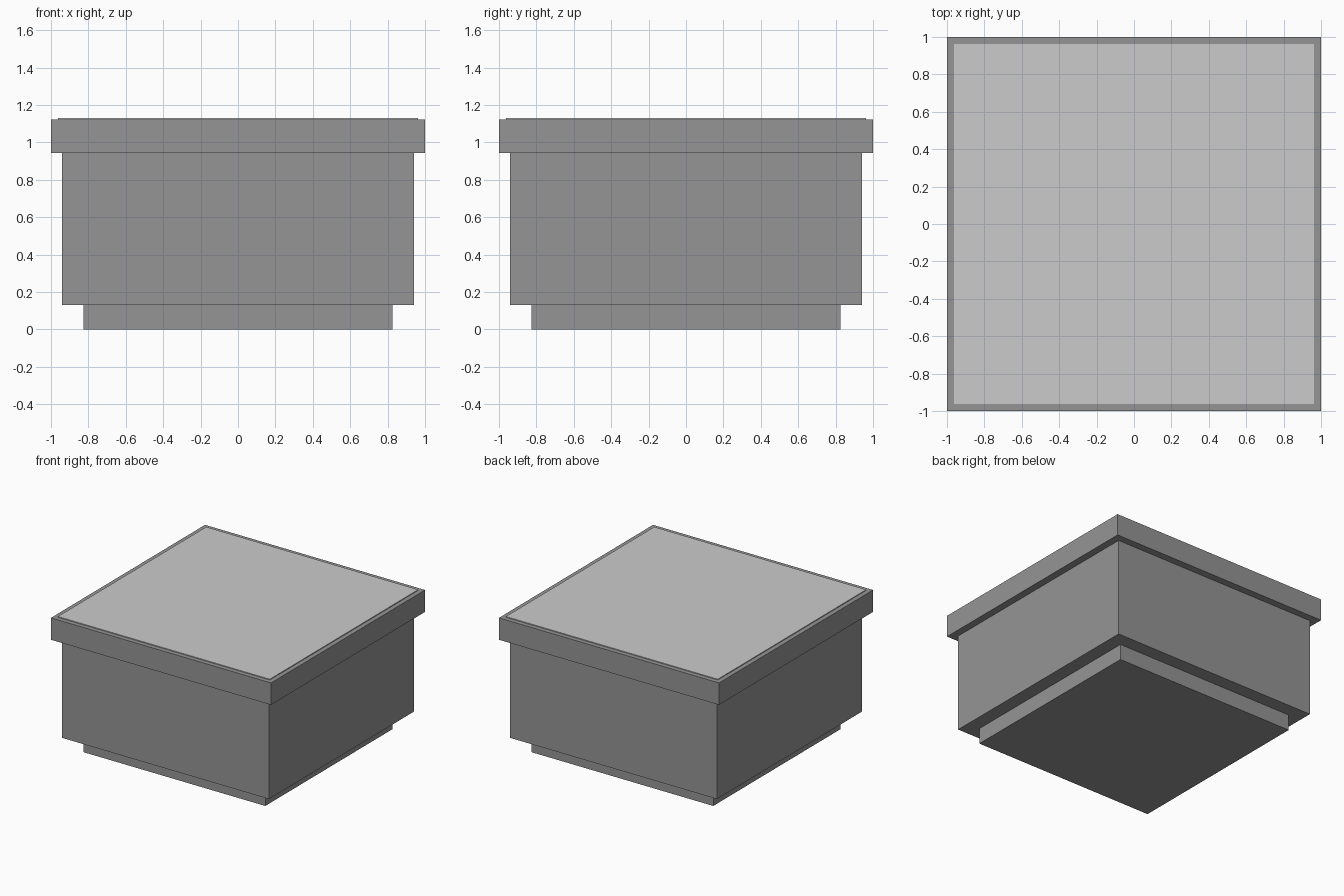
import bpy

if "Cube" in bpy.data.objects:
    bpy.data.objects.remove(bpy.data.objects["Cube"])


def material(name, value):
    mat = bpy.data.materials.new(name)
    mat.diffuse_color = (value, value, value, 1)
    mat.use_nodes = True
    mat.node_tree.nodes["Principled BSDF"].inputs["Base Color"].default_value = mat.diffuse_color
    return mat


def box(name, half, z0, z1, mat=None):
    bpy.ops.mesh.primitive_cube_add(size=2, location=(0, 0, (z0 + z1) / 2))
    obj = bpy.context.object
    obj.name = name
    obj.scale = (half, half, (z1 - z0) / 2)
    bpy.ops.object.transform_apply(location=False, rotation=False, scale=True)
    if mat:
        obj.data.materials.append(mat)
    return obj


dark = material("dark_grey", 0.3)

# Recessed foot, main body and overhanging rim stacked upward
box("plinth", 0.827, 0.0, 0.13, dark)
box("body", 0.94, 0.13, 0.943, dark)
box("top_rim", 1.0, 0.943, 1.123, dark)

# Thin lighter panel set into the top, standing slightly proud
box("top_panel", 0.963, 1.10, 1.13)
